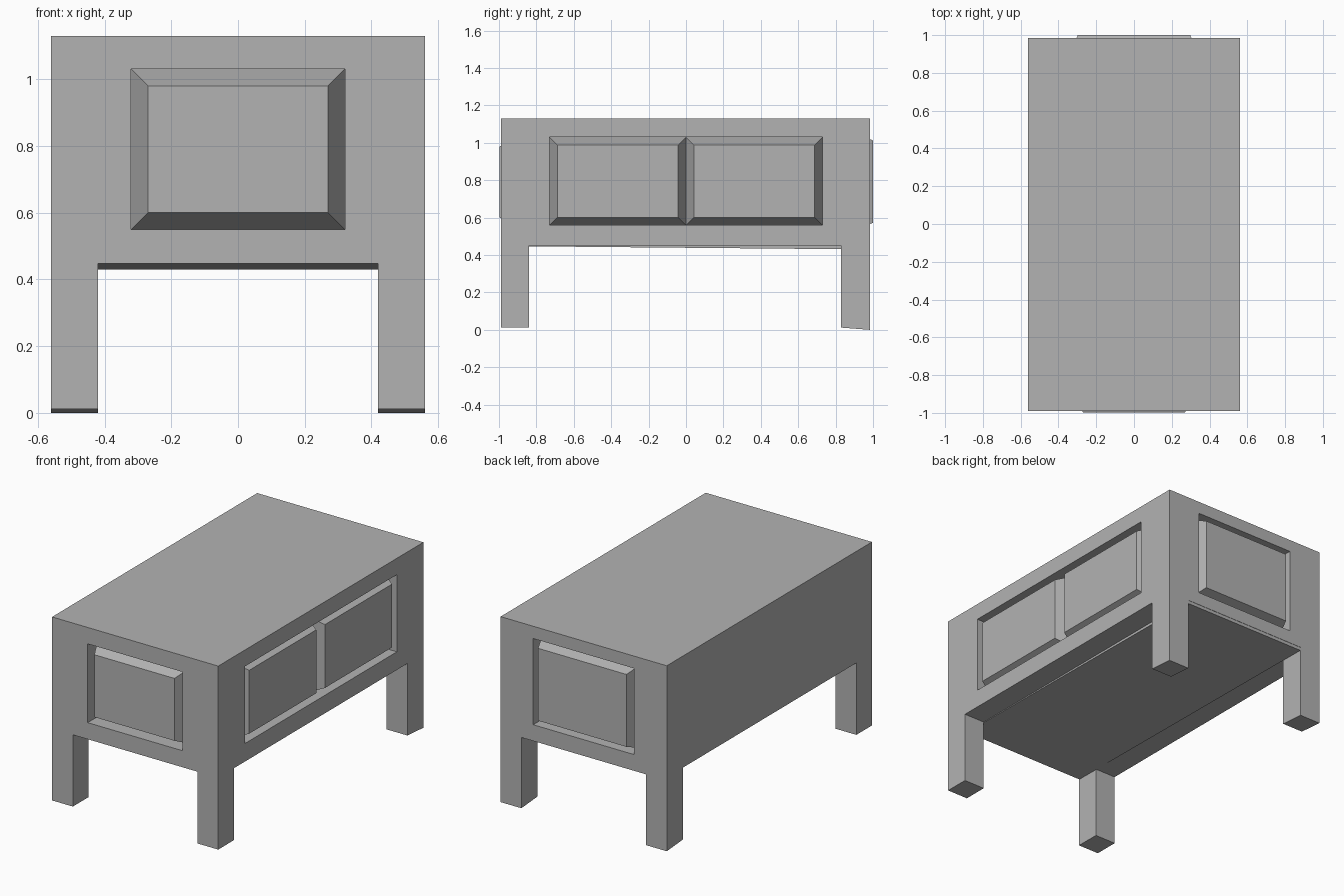
import bpy
import bmesh
from mathutils import Matrix, Vector

old = bpy.data.objects.get("Cube")
if old:
    bpy.data.objects.remove(old, do_unlink=True)

grey = bpy.data.materials.new("plain grey")
grey.use_nodes = True
colour = (0.45, 0.45, 0.45, 1)
grey.diffuse_color = colour
grey.node_tree.nodes["Principled BSDF"].inputs["Base Color"].default_value = colour

HALF_W, FRONT, BACK, TOP, APRON = 0.56, -0.99, 0.985, 1.13, 0.45
DEPTH = 0.1  # recess depth behind each panel


def box(name, low, high):
    """Box between two opposite corners."""
    low, high = Vector(low), Vector(high)
    mesh = bpy.data.meshes.new(name)
    bm = bmesh.new()
    bmesh.ops.create_cube(bm, size=1)
    size = Matrix.Diagonal((high - low).to_4d())
    bm.transform(Matrix.Translation((low + high) / 2) @ size)
    bm.to_mesh(mesh)
    bm.free()
    mesh.materials.append(grey)
    obj = bpy.data.objects.new(name, mesh)
    bpy.context.collection.objects.link(obj)
    return obj


def cut(target, low, high):
    """Subtract a box from the target for good."""
    cutter = box("cutter", low, high)
    cutter.hide_render = True
    mod = target.modifiers.new("cut", "BOOLEAN")
    mod.operation = "DIFFERENCE"
    mod.solver = "EXACT"
    mod.object = cutter
    bpy.context.view_layer.objects.active = target
    bpy.ops.object.modifier_apply(modifier=mod.name)
    bpy.data.objects.remove(cutter, do_unlink=True)


def raised_panel(name, low, high, axis, side, inset):
    """Box whose outward face is drawn in on all four sides."""
    obj = box(name, low, high)
    middle = (Vector(low) + Vector(high)) / 2
    for v in obj.data.vertices:
        if (v.co[axis] - middle[axis]) * side > 0:
            for i in range(3):
                if i != axis:
                    v.co[i] -= inset if v.co[i] > middle[i] else -inset
    return obj


# Cabinet and four legs, carved from one block
body = box("cabinet_body", (-HALF_W, FRONT, 0), (HALF_W, BACK, TOP))
cut(body, (-0.42, -2, -1), (0.42, 2, APRON))
cut(body, (-1, -0.84, -1), (1, 0.83, APRON))

# Recesses in the front, back and one long side
cut(body, (-0.32, -2, 0.55), (0.32, FRONT + DEPTH, 1.03))
cut(body, (-0.34, BACK - DEPTH, 0.53), (0.34, 2, 1.055))
cut(body, (HALF_W - DEPTH, -0.73, 0.56), (2, 0.73, 1.03))

# Feet reach the floor only at the back edge
for v in body.data.vertices:
    if v.co.z < 0.1 and v.co.y < 0.95:
        v.co.z = 0.012

# Bevelled panels inside the recesses
raised_panel("front_panel", (-0.32, -0.997, 0.55), (0.32, FRONT + DEPTH, 1.03), 1, -1, 0.05)
raised_panel("back_panel", (-0.34, BACK - DEPTH, 0.53), (0.34, 1, 1.055), 1, 1, 0.042)
for name, start in (("side_panel_front", -0.73), ("side_panel_back", 0)):
    raised_panel(name, (HALF_W - DEPTH, start, 0.56),
                 (0.557, start + 0.73, 1.03), 0, 1, 0.042)

# Underside board, dropping slightly towards the back
board = box("underside_board", (-0.42, FRONT + 0.002, 0.43), (0.42, BACK - 0.002, 0.46))
for v in board.data.vertices:
    if v.co.z < 0.44 and v.co.y < 0:
        v.co.z = 0.448
